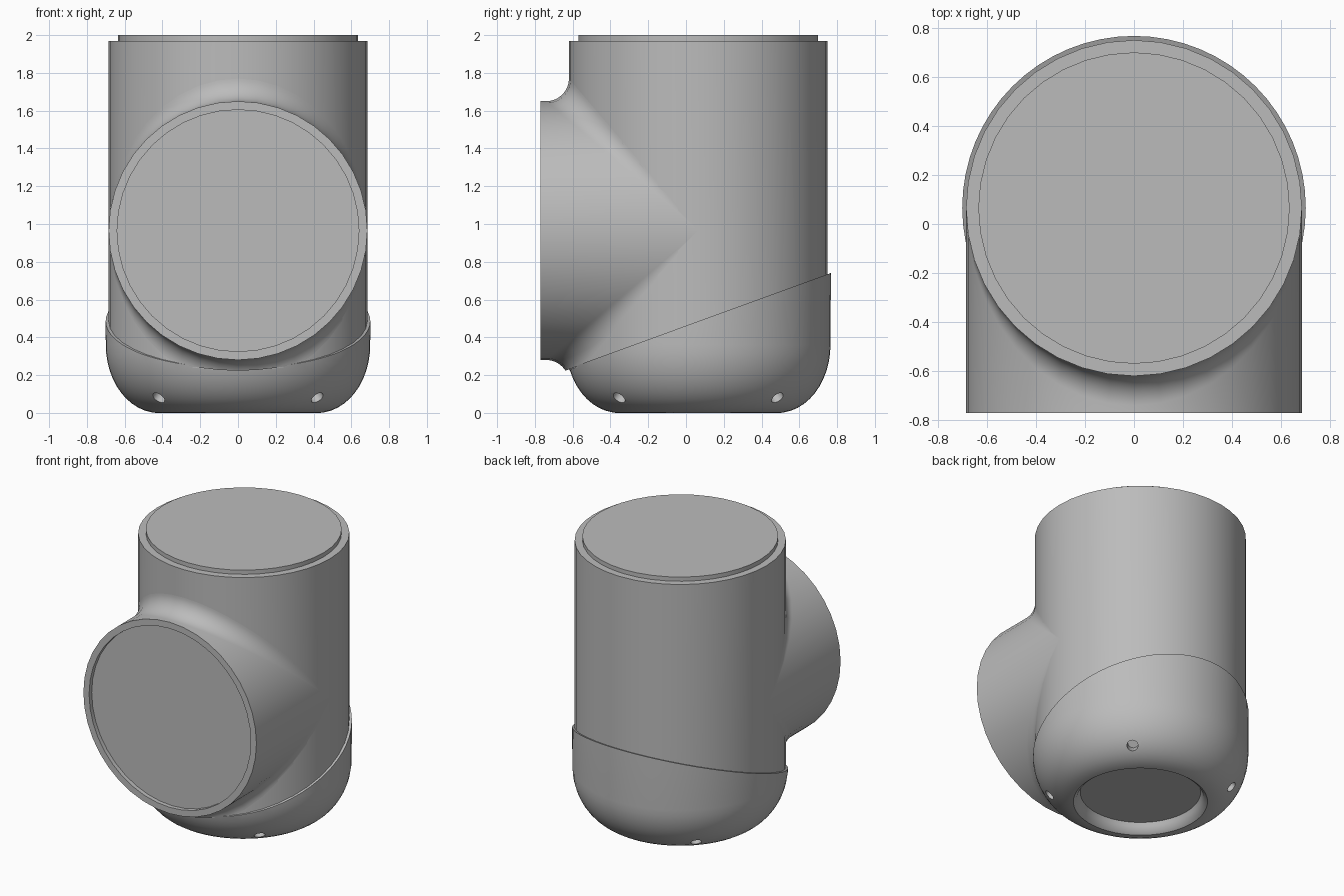
import bpy, bmesh
from math import sin, cos, pi, copysign
from mathutils import Vector

if "Cube" in bpy.data.objects:
    bpy.data.objects.remove(bpy.data.objects["Cube"])

R = 0.685            # radius of the body and of the side port
YC = 0.065           # body axis
ZC = 0.965           # port axis height
FRONT = -0.77        # port face
FILLET = 0.12
SIDES = 40
SEAM = Vector((0, YC, 0.485))
SEAM_NORMAL = Vector((0, -sin(pi / 9), cos(pi / 9)))

grey = bpy.data.materials.new("light_grey")
grey.use_nodes = True
grey.diffuse_color = (0.5, 0.5, 0.5, 1)
grey.node_tree.nodes["Principled BSDF"].inputs["Base Color"].default_value = (0.5, 0.5, 0.5, 1)


def loft(bm, rings):
    """Skin closed rings of points; the two end rings stay open."""
    rows = [[bm.verts.new(p) for p in ring] for ring in rings]
    n = len(rows[0])
    for a, b in zip(rows, rows[1:]):
        for i in range(n):
            j = (i + 1) % n
            bm.faces.new((a[i], a[j], b[j], b[i]))
    return rows


def lathe(bm, profile, sides):
    """Turn (radius, z) points around the body axis and cap both ends."""
    angles = [2 * pi * i / sides for i in range(sides)]
    rows = loft(bm, [[(r * cos(a), YC + r * sin(a), z) for a in angles] for r, z in profile])
    bm.faces.new(rows[0])
    bm.faces.new(rows[-1])


def cut_at_seam(bm, keep_above, offset=0.0, fill=True):
    cut = bmesh.ops.bisect_plane(
        bm, geom=bm.verts[:] + bm.edges[:] + bm.faces[:],
        plane_co=SEAM + SEAM_NORMAL * offset, plane_no=SEAM_NORMAL,
        clear_inner=keep_above, clear_outer=not keep_above)
    if fill:
        edges = [e for e in cut["geom_cut"] if isinstance(e, bmesh.types.BMEdge)]
        bmesh.ops.contextual_create(bm, geom=edges)


def finish(bm, name):
    bmesh.ops.remove_doubles(bm, verts=bm.verts, dist=0.0002)
    bmesh.ops.recalc_face_normals(bm, faces=bm.faces)
    mesh = bpy.data.meshes.new(name)
    bm.to_mesh(mesh)
    bm.free()
    mesh.materials.append(grey)
    obj = bpy.data.objects.new(name, mesh)
    bpy.context.collection.objects.link(obj)
    return obj


def select_only(obj):
    bpy.ops.object.select_all(action='DESELECT')
    obj.select_set(True)
    bpy.context.view_layer.objects.active = obj


def smooth(obj):
    select_only(obj)
    bpy.ops.object.shade_smooth_by_angle(angle=pi / 6)


# Upright body, trimmed along the slanted seam
bm = bmesh.new()
lathe(bm, [(R, 0), (R, 1.97)], SIDES)
cut_at_seam(bm, True, -0.01)
smooth(finish(bm, "body"))

# Raised disc on top
bm = bmesh.new()
lathe(bm, [(0.635, 1.95), (0.635, 2.0)], SIDES)
smooth(finish(bm, "top_disc"))

# Side port: recessed face, rim, pipe and rolling fillet into the body
angles = [2 * pi * i / SIDES for i in range(SIDES)]


def port_ring(radius, y):
    return [(radius * cos(a), y, ZC + radius * sin(a)) for a in angles]


def fillet_ring(t):
    ring = []
    for a in angles:
        c, s = cos(a), abs(sin(a))
        centre = Vector(((R + FILLET) * c, -(R + FILLET) * s, (R + FILLET) * s))
        to_port = Vector((-c, 0, -s))
        to_body = Vector((-c, s, 0))
        direction = to_port.lerp(to_body, t).normalized()
        p = centre + direction * FILLET
        ring.append((p.x, YC + p.y, ZC + copysign(p.z, sin(a))))
    return ring


bm = bmesh.new()
rings = [port_ring(0.64, FRONT + 0.03), port_ring(0.64, FRONT), port_ring(R, FRONT)]
rings += [fillet_ring(i / 10) for i in range(11)]
rows = loft(bm, rings)
bm.faces.new(rows[0])
cut_at_seam(bm, True, -0.005, fill=False)
smooth(finish(bm, "side_port"))

# Rounded bottom cap with a recessed base
bm = bmesh.new()
steps = [pi / 2 * i / 12 for i in range(13)]
profile = [(0.39, 0.07), (0.4, 0.045), (0.415, 0.015), (0.435, 0.0)]
profile += [(0.42 + 0.28 * sin(t), 0.36 * (1 - cos(t))) for t in steps[1:]]
profile += [(0.703, 0.9)]
lathe(bm, profile, 64)
cut_at_seam(bm, False)
cap = finish(bm, "bottom_cap")

# Four drain holes drilled square to the rounded edge
for k in range(4):
    a = pi / 4 + k * pi / 2
    bm = bmesh.new()
    bmesh.ops.create_cone(bm, cap_ends=True, segments=20, radius1=0.036,
                          radius2=0.036, depth=0.16)
    cutter = finish(bm, "hole_cutter")
    cutter.hide_render = True
    cutter.location = (0.594 * cos(a), YC + 0.594 * sin(a), 0.078)
    outward = Vector((cos(a), sin(a), -1))
    cutter.rotation_euler = outward.to_track_quat('Z', 'Y').to_euler()
    mod = cap.modifiers.new("hole", 'BOOLEAN')
    mod.operation = 'DIFFERENCE'
    mod.solver = 'EXACT'
    mod.object = cutter
    select_only(cap)
    bpy.ops.object.modifier_apply(modifier=mod.name)
    bpy.data.objects.remove(cutter)
smooth(cap)
